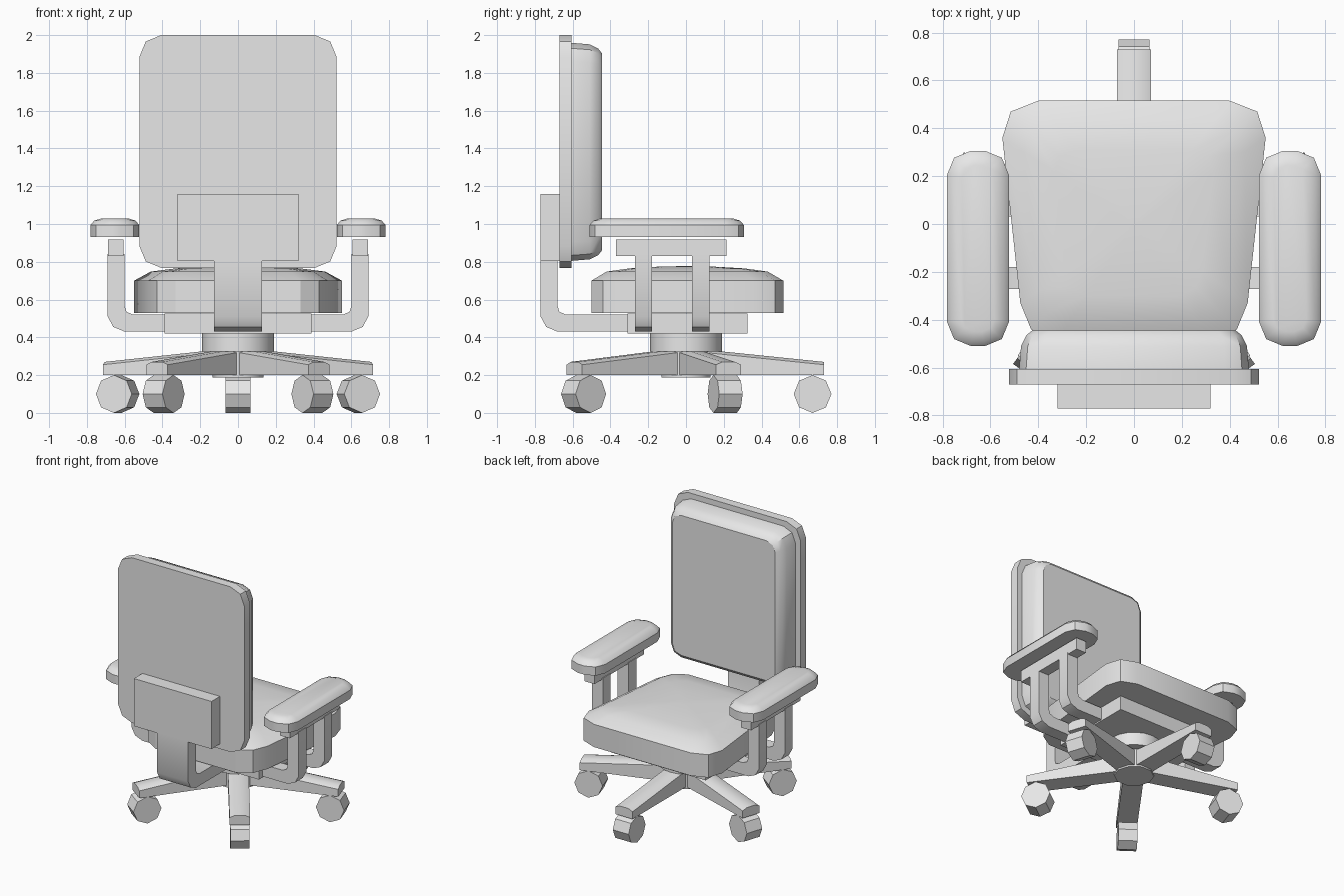
import bpy, bmesh, math
from mathutils import Matrix, Vector

if "Cube" in bpy.data.objects:
    bpy.data.objects.remove(bpy.data.objects["Cube"], do_unlink=True)

grey = bpy.data.materials.new("plain grey")
grey.use_nodes = True
grey.diffuse_color = (0.8, 0.8, 0.8, 1)
grey.node_tree.nodes["Principled BSDF"].inputs["Base Color"].default_value = (0.8, 0.8, 0.8, 1)


def loft(name, rings, smooth=0):
    """Skin a closed solid through rings of equal point count."""
    bm = bmesh.new()
    loops = [[bm.verts.new(p) for p in ring] for ring in rings]
    n = len(loops[0])
    for a, b in zip(loops, loops[1:]):
        for i in range(n):
            j = (i + 1) % n
            bm.faces.new((a[i], a[j], b[j], b[i]))
    bm.faces.new(loops[0][::-1])
    bm.faces.new(loops[-1])
    bmesh.ops.recalc_face_normals(bm, faces=bm.faces[:])
    mesh = bpy.data.meshes.new(name)
    bm.to_mesh(mesh)
    bm.free()
    mesh.materials.append(grey)
    obj = bpy.data.objects.new(name, mesh)
    bpy.context.collection.objects.link(obj)
    if smooth:
        bpy.ops.object.select_all(action='DESELECT')
        obj.select_set(True)
        bpy.context.view_layer.objects.active = obj
        bpy.ops.object.shade_smooth_by_angle(angle=math.radians(smooth))
    return obj


def box(name, x, y, z):
    return loft(name, [[(x[0], y[0], h), (x[1], y[0], h), (x[1], y[1], h), (x[0], y[1], h)] for h in z])


def rounded(w, h, r, steps=2):
    """Rounded rectangle outline from half sizes."""
    pts = []
    for k, (sx, sy) in enumerate([(1, 1), (-1, 1), (-1, -1), (1, -1)]):
        for s in range(steps + 1):
            a = math.pi / 2 * (k + s / steps)
            pts.append((sx * (w - r) + r * math.cos(a), sy * (h - r) + r * math.sin(a)))
    return pts


def disc(r, n):
    return [(r * math.cos(2 * math.pi * i / n), r * math.sin(2 * math.pi * i / n)) for i in range(n)]


def elbow(out, end, top):
    """Profile of a bar that drops from top, bends and runs inward to end."""
    t = out - 0.09
    return [(out, top), (out, 0.51), (out - 0.03, 0.455), (out - 0.09, 0.43), (end, 0.43),
            (end, 0.52), (t - 0.045, 0.52), (t - 0.01, 0.535), (t, 0.565), (t, top)]


# Star base with five legs and casters
for k in range(5):
    turn = Matrix.Rotation(math.radians(72 * k), 4, 'Z')
    rings = []
    for y, top in ((0, 0.345), (0.73, 0.27)):
        section = [(-0.07, 0.2), (0.07, 0.2), (0.07, top - 0.015), (0.035, top), (-0.035, top), (-0.07, top - 0.015)]
        rings.append([turn @ Vector((x, y, z)) for x, z in section])
    loft(f"base_leg_{k + 1}", rings, 30)
    loft(f"caster_wheel_{k + 1}",
         [[turn @ Vector((x, 0.67 + a, 0.1 + b)) for a, b in disc(0.1, 8)] for x in (-0.065, 0.065)])

loft("base_hub", [[(x, y, z) for x, y in disc(0.135, 10)] for z in (0.188, 0.33)], 40)
loft("centre_column", [[(x, y, z) for x, y in disc(0.19, 20)] for z in (0.325, 0.43)], 30)
box("seat_mechanism", (-0.39, 0.39), (-0.31, 0.325), (0.42, 0.525))

# Seat cushion: tapered outline with a domed top
half = [(0.33, -0.5), (0.43, -0.44), (0.475, -0.33), (0.55, 0.36), (0.515, 0.47), (0.4, 0.515)]
outline = half + [(-x, y) for x, y in reversed(half)]
seat_rings = [(1, 0.53), (1, 0.70), (0.84, 0.748), (0.6, 0.765), (0.3, 0.774), (0.05, 0.777)]
loft("seat_cushion", [[(x * s, y * s, z) for x, y in outline] for s, z in seat_rings], 30)

# Backrest
shell = rounded(0.522, 0.616, 0.115)
loft("backrest_shell", [[(x, y, 1.384 + z) for x, z in shell] for y in (-0.67, -0.605)], 30)
pad_rings = [(-0.605, 0), (-0.51, 0.008), (-0.465, 0.03), (-0.445, 0.055)]
loft("backrest_cushion", [[(x, y, 1.382 + z) for x, z in rounded(0.48 - d, 0.577 - d, 0.1 - d / 2)]
                          for y, d in pad_rings], 35)
box("backrest_plate", (-0.32, 0.32), (-0.77, -0.67), (0.805, 1.16))
loft("backrest_bracket", [[(x, -a, z) for a, z in elbow(0.77, 0.3, 0.81)] for x in (-0.128, 0.128)], 35)

# Armrests on both sides
for side, s in (("left", 1), ("right", -1)):
    pad = [(0.93, 0), (0.995, 0), (1.018, 0.02), (1.03, 0.06)]
    loft(f"{side}_arm_pad", [[(s * 0.652 + x, y - 0.102, z) for x, y in rounded(0.129 - d, 0.408 - d, 0.1 - d * 0.8)]
                             for z, d in pad], 35)
    box(f"{side}_arm_rail", sorted((s * 0.605, s * 0.687)), (-0.37, 0.215), (0.83, 0.918))
    for place, y in (("rear", -0.225), ("front", 0.078)):
        loft(f"{side}_{place}_arm_post",
             [[(s * a, y + w, z) for a, z in elbow(0.69, 0.385, 0.84)] for w in (-0.046, 0.046)], 35)
